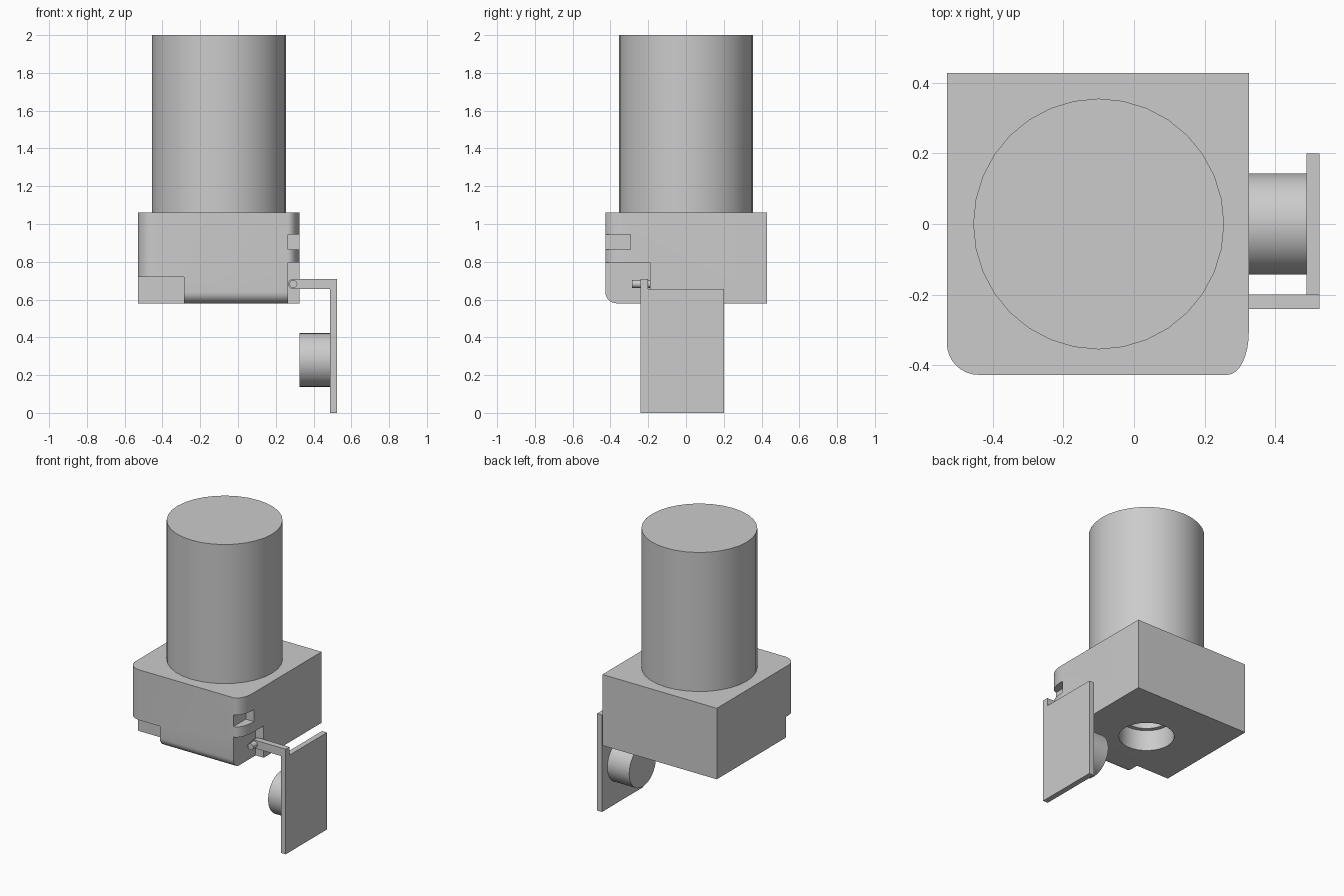
import bpy, bmesh, math
from mathutils import Matrix, Vector

if "Cube" in bpy.data.objects:
    bpy.data.objects.remove(bpy.data.objects["Cube"], do_unlink=True)

grey = bpy.data.materials.new("light grey")
grey.use_nodes = True
grey.diffuse_color = (0.6, 0.6, 0.6, 1)
grey.node_tree.nodes["Principled BSDF"].inputs["Base Color"].default_value = (0.6, 0.6, 0.6, 1)


def finish(name, bm):
    bmesh.ops.recalc_face_normals(bm, faces=bm.faces[:])
    me = bpy.data.meshes.new(name)
    bm.to_mesh(me)
    bm.free()
    ob = bpy.data.objects.new(name, me)
    bpy.context.collection.objects.link(ob)
    me.materials.append(grey)
    return ob


def box(name, x0, x1, y0, y1, z0, z1):
    bm = bmesh.new()
    bmesh.ops.create_cube(bm, size=1)
    for v in bm.verts:
        v.co = Vector(((x0 + x1) / 2 + v.co.x * (x1 - x0),
                       (y0 + y1) / 2 + v.co.y * (y1 - y0),
                       (z0 + z1) / 2 + v.co.z * (z1 - z0)))
    return finish(name, bm)


def prism(name, start, step):
    """Extrude a flat outline of 3D points along a step vector."""
    bm = bmesh.new()
    face = bm.faces.new([bm.verts.new(p) for p in start])
    new = bmesh.ops.extrude_face_region(bm, geom=[face])["geom"]
    bmesh.ops.translate(bm, vec=step, verts=[g for g in new if isinstance(g, bmesh.types.BMVert)])
    return finish(name, bm)


def cylinder(name, r, a, b, seg=32):
    a, b = Vector(a), Vector(b)
    bm = bmesh.new()
    rot = (b - a).to_track_quat('Z', 'Y').to_matrix().to_4x4()
    bmesh.ops.create_cone(bm, cap_ends=True, segments=seg, radius1=r, radius2=r,
                          depth=(b - a).length, matrix=Matrix.Translation((a + b) / 2) @ rot)
    return finish(name, bm)


def activate(ob):
    bpy.ops.object.select_all(action='DESELECT')
    ob.select_set(True)
    bpy.context.view_layer.objects.active = ob


def smooth(ob):
    activate(ob)
    bpy.ops.object.shade_smooth_by_angle(angle=math.radians(30))


def cut(ob, cutter):
    activate(ob)
    mod = ob.modifiers.new("cut", 'BOOLEAN')
    mod.operation, mod.solver, mod.object = 'DIFFERENCE', 'EXACT', cutter
    bpy.ops.object.modifier_apply(modifier=mod.name)
    bpy.data.objects.remove(cutter, do_unlink=True)


def arc(cx, cy, rx, ry, a0, a1, n):
    angles = [math.radians(a0 + (a1 - a0) * i / n) for i in range(n + 1)]
    return [(cx + rx * math.cos(t), cy + ry * math.sin(t)) for t in angles]


# Housing: block with rounded front corners
outline = [(0.325, 0.428), (-0.53, 0.428)]
outline += arc(-0.44, -0.337, 0.09, 0.09, 180, 270, 8)
outline += arc(0.265, -0.307, 0.06, 0.12, 270, 360, 8)
body = prism("housing", [(x, y, 0.58) for x, y in outline], (0, 0, 0.48))

# Step at the lower front corner, latch slot and hinge recess
cut(body, box("step_cutter", -0.7, -0.285, -0.6, -0.31, 0.4, 0.72))
cut(body, box("slot_cutter", 0.265, 0.5, -0.6, -0.295, 0.865, 0.945))
cut(body, box("recess_cutter", 0.265, 0.5, -0.6, -0.19, 0.4, 0.795))

# Rounded lower front edge
edge = [(-0.6, 0.5), (-0.367, 0.5)] + arc(-0.367, 0.64, 0.06, 0.06, 270, 180, 8) + [(-0.6, 0.64)]
cut(body, prism("edge_cutter", [(-0.8, y, z) for y, z in edge], (1.6, 0, 0)))

# Stepped bore in the underside
cut(body, cylinder("wide_bore_cutter", 0.17, (-0.1, 0, 0.4), (-0.1, 0, 0.72)))
cut(body, cylinder("narrow_bore_cutter", 0.143, (-0.1, 0, 0.6), (-0.1, 0, 0.95)))
smooth(body)

# Upright barrel
smooth(cylinder("barrel", 0.355, (-0.1, 0, 1.06), (-0.1, 0, 2.0)))

# Hinged flap: arm with rounded end, plate, plug and hinge pin
arm = arc(0.293, 0.6825, 0.0275, 0.0275, 90, 270, 8) + [(0.525, 0.655), (0.525, 0.71)]
smooth(prism("hinge_arm", [(x, -0.24, z) for x, z in arm], (0, 0.04, 0)))
box("flap_plate", 0.488, 0.525, -0.24, 0.2, 0.0, 0.655)
smooth(cylinder("flap_plug", 0.143, (0.325, 0, 0.28), (0.488, 0, 0.28)))
smooth(cylinder("hinge_pin", 0.021, (0.293, -0.285, 0.6825), (0.293, -0.19, 0.6825), 16))
